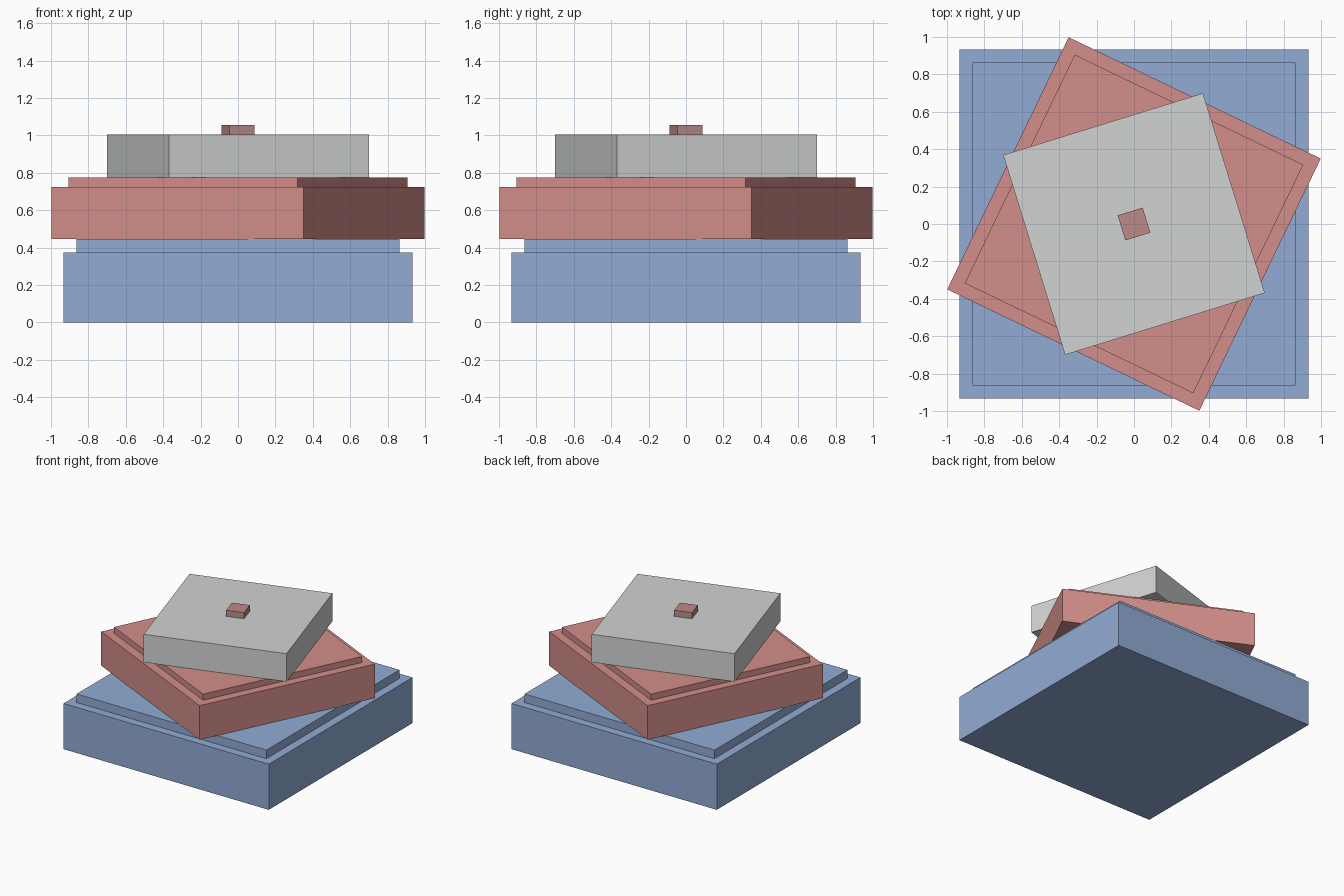
import bpy, bmesh, math

if "Cube" in bpy.data.objects:
    bpy.data.objects.remove(bpy.data.objects["Cube"])


def material(name, rgb):
    """Flat colour from 0-255 sRGB values."""
    lin = [((c / 255 + 0.055) / 1.055) ** 2.4 for c in rgb]
    m = bpy.data.materials.new(name)
    m.diffuse_color = (*lin, 1)
    m.use_nodes = True
    m.node_tree.nodes["Principled BSDF"].inputs["Base Color"].default_value = m.diffuse_color
    return m


def square_tier(name, profile, angle, mat):
    """Closed square block; profile lists (half width, height) from bottom to top."""
    bm = bmesh.new()
    rings = [[bm.verts.new((sx * h, sy * h, z))
              for sx, sy in ((-1, -1), (1, -1), (1, 1), (-1, 1))]
             for h, z in profile]
    for low, high in zip(rings, rings[1:]):
        for i in range(4):
            j = (i + 1) % 4
            bm.faces.new((low[i], low[j], high[j], high[i]))
    bm.faces.new(rings[0][::-1])
    bm.faces.new(rings[-1])
    mesh = bpy.data.meshes.new(name)
    bm.to_mesh(mesh)
    bm.free()
    mesh.materials.append(mat)
    obj = bpy.data.objects.new(name, mesh)
    obj.rotation_euler.z = math.radians(angle)
    bpy.context.collection.objects.link(obj)


blue = material("soft blue", (146, 171, 213))
red = material("dusty red", (211, 143, 138))
grey = material("light grey", (208, 211, 210))
rose = material("rose brown", (188, 138, 135))

# Stepped base and middle tiers
square_tier("base_tier", [(0.933, 0), (0.933, 0.375), (0.863, 0.375), (0.863, 0.445)], 0, blue)
square_tier("middle_tier", [(0.748, 0.445), (0.748, 0.725), (0.678, 0.725), (0.678, 0.775)], -25.7, red)

# Plain top slab and its small knob
square_tier("top_slab", [(0.559, 0.775), (0.559, 1.005)], 17.2, grey)
square_tier("top_knob", [(0.07, 1.005), (0.07, 1.055)], 17.2, rose)
